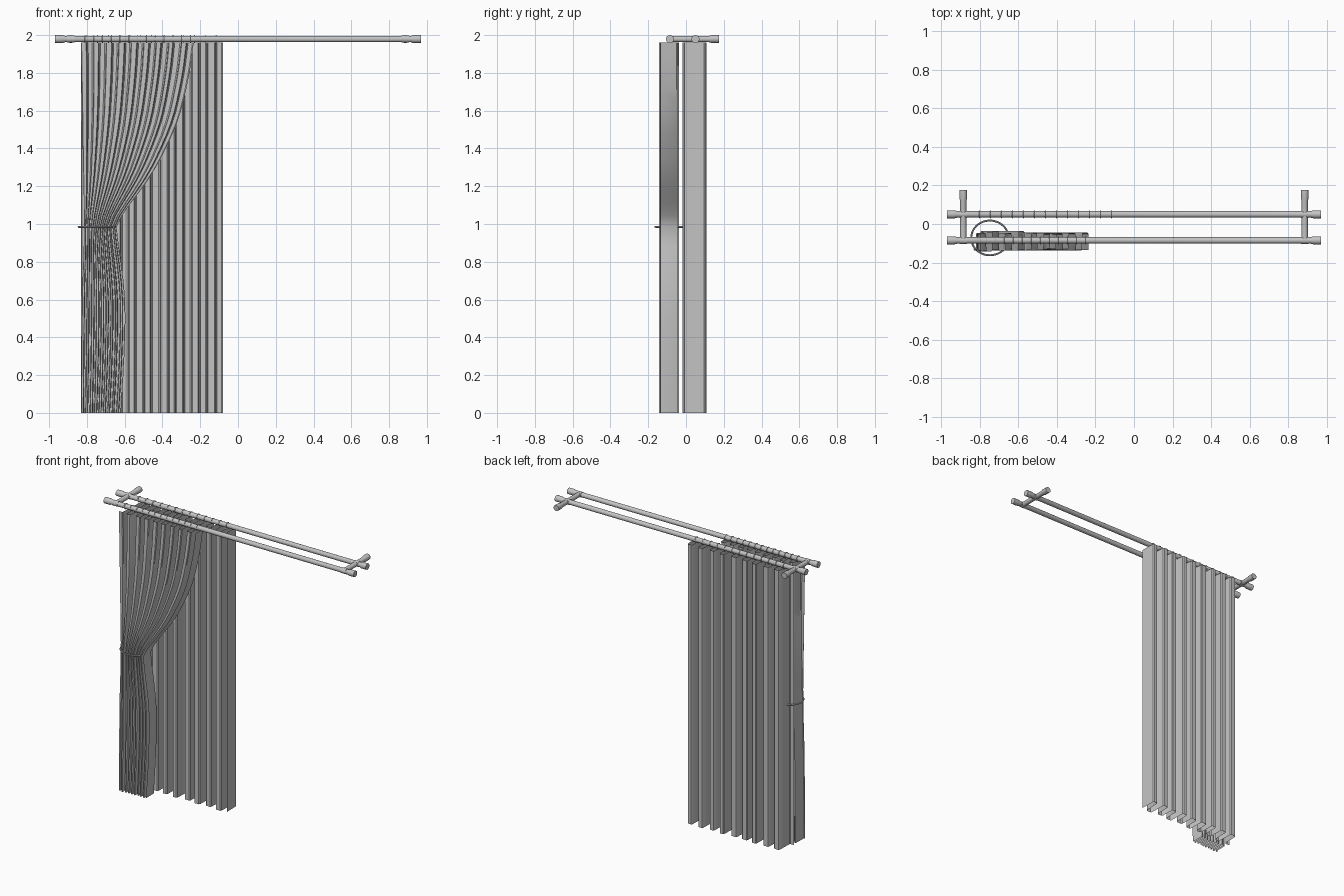
import bpy, bmesh, math, random
from mathutils import Vector

if "Cube" in bpy.data.objects:
    bpy.data.objects.remove(bpy.data.objects["Cube"])

random.seed(4)
grey = bpy.data.materials.new("plain_grey")
grey.diffuse_color = (0.55, 0.55, 0.55, 1)
grey.use_nodes = True
grey.node_tree.nodes["Principled BSDF"].inputs["Base Color"].default_value = grey.diffuse_color
ROD_Z, FRONT_Y, BACK_Y = 1.979, -0.085, 0.05


def finish(name, bm, smooth=True):
    me = bpy.data.meshes.new(name)
    bm.to_mesh(me)
    bm.free()
    me.materials.append(grey)
    ob = bpy.data.objects.new(name, me)
    bpy.context.collection.objects.link(ob)
    if smooth:
        bpy.context.view_layer.objects.active = ob
        ob.select_set(True)
        bpy.ops.object.shade_smooth_by_angle(angle=math.radians(35))
        ob.select_set(False)
    return ob


def turned(name, start, axis, profile, seg=20):
    """Round bar along an axis from (distance, radius) pairs."""
    bm = bmesh.new()
    axis = Vector(axis)
    side = Vector((0, 0, 1))
    other = axis.cross(side)
    rings = []
    for d, r in profile:
        c = Vector(start) + axis * d
        rings.append([bm.verts.new(c + r * (math.cos(t) * side + math.sin(t) * other))
                      for t in (2 * math.pi * i / seg for i in range(seg))])
    for a, b in zip(rings, rings[1:]):
        for i in range(seg):
            j = (i + 1) % seg
            bm.faces.new((a[i], a[j], b[j], b[i]))
    bm.faces.new(rings[0])
    bm.faces.new(rings[-1])
    bmesh.ops.recalc_face_normals(bm, faces=bm.faces)
    return finish(name, bm)


def hoop(name, centre, rx, ry, tube, across_x, seg=28, sides=8):
    """Closed ring, upright around a rod or lying flat."""
    bm = bmesh.new()
    rows = []
    for i in range(seg):
        a = 2 * math.pi * i / seg
        row = []
        for k in range(sides):
            b = 2 * math.pi * k / sides
            p = math.cos(a) * (rx + tube * math.cos(b))
            q = math.sin(a) * (ry + tube * math.cos(b))
            h = tube * math.sin(b)
            off = Vector((h, p, q)) if across_x else Vector((p, q, h))
            row.append(bm.verts.new(Vector(centre) + off))
        rows.append(row)
    for i in range(seg):
        for k in range(sides):
            n, m = (i + 1) % seg, (k + 1) % sides
            bm.faces.new((rows[i][k], rows[n][k], rows[n][m], rows[i][m]))
    bmesh.ops.recalc_face_normals(bm, faces=bm.faces)
    return finish(name, bm)


def pleats(count, y_front, y_back):
    """Irregular box pleats as (fraction across, y) points."""
    pts = []
    shape = [(0.00, 0.06), (0.06, 0.0), (0.40, 0.0), (0.47, 0.06),
             (0.50, 0.94), (0.56, 1.0), (0.90, 1.0), (0.97, 0.94)]
    for i in range(count):
        shift = random.uniform(-0.07, 0.07)
        lo, hi = random.uniform(0, 0.14), random.uniform(0.86, 1)
        for k, (u, v) in enumerate(shape):
            du = shift if 2 <= k <= 5 else 0
            y = y_front + (y_back - y_front) * (lo + (hi - lo) * v)
            pts.append(((i + u + du) / count, y))
    pts.append((1.0, y_front + 0.1 * (y_back - y_front)))
    return pts


def sheet(name, section, rows):
    """Cloth from a pleat section and (z, left, right) rows."""
    bm = bmesh.new()
    grid = [[bm.verts.new((l + (r - l) * u, y, z)) for u, y in section]
            for z, l, r in rows]
    for a, b in zip(grid, grid[1:]):
        for i in range(len(a) - 1):
            bm.faces.new((a[i], a[i + 1], b[i + 1], b[i]))
    return finish(name, bm)


def at(z, table):
    """Smooth interpolation through (z, x) points."""
    for i in range(len(table) - 1):
        (z0, x0), (z1, x1) = table[i], table[i + 1]
        if z <= z1:
            zp, xp = table[max(i - 1, 0)]
            zn, xn = table[min(i + 2, len(table) - 1)]
            m0 = (x1 - xp) / (z1 - zp) * (z1 - z0)
            m1 = (xn - x0) / (zn - z0) * (z1 - z0)
            t = (z - z0) / (z1 - z0)
            return ((2*t**3 - 3*t*t + 1) * x0 + (t**3 - 2*t*t + t) * m0
                    + (3*t*t - 2*t**3) * x1 + (t**3 - t*t) * m1)
    return table[-1][1]


# Two rods with flared end caps
rod = [(0, 0.021), (0.04, 0.021), (0.055, 0.0165), (1.885, 0.0165), (1.90, 0.021), (1.94, 0.021)]
for name, y in (("front_rod", FRONT_Y), ("back_rod", BACK_Y)):
    turned(name, (-0.97, y, ROD_Z), (1, 0, 0), rod)

# Wall brackets joining the rods
for name, x in (("left_bracket", -0.885), ("right_bracket", 0.885)):
    turned(name, (x, FRONT_Y, ROD_Z), (0, 1, 0),
           [(0, 0.0165), (0.205, 0.0165), (0.22, 0.0205), (0.26, 0.0205)])
    for y in (FRONT_Y, BACK_Y):
        turned(name + "_collar", (x - 0.02, y, ROD_Z), (1, 0, 0), [(0, 0.0185), (0.04, 0.0185)])

# Curtain rings
for i in range(13):
    hoop("front_ring", (-0.81 + i * 0.0465, FRONT_Y, ROD_Z), 0.0185, 0.0185, 0.0025, True, 20, 6)
    hoop("back_ring", (-0.80 + i * 0.057, BACK_Y, ROD_Z), 0.0185, 0.0185, 0.0025, True, 20, 6)

# Straight back curtain
sheet("back_curtain", pleats(9, -0.02, 0.11), [(0, -0.83, -0.08), (1.96, -0.83, -0.08)])

# Gathered front curtain, drawn in at the tie
left = [(0, -0.83), (0.6, -0.825), (0.985, -0.815), (1.4, -0.822), (1.96, -0.832)]
right = [(0, -0.62), (0.3, -0.602), (0.6, -0.598), (0.85, -0.625), (0.985, -0.643),
         (1.1, -0.575), (1.2, -0.50), (1.3, -0.435), (1.4, -0.383), (1.5, -0.337),
         (1.6, -0.302), (1.8, -0.257), (1.96, -0.235)]
heights = [0.985 * i / 10 for i in range(11)] + [0.985 + 0.975 * i / 16 for i in range(1, 17)]
sheet("front_curtain", pleats(9, -0.145, -0.035),
      [(z, at(z, left), at(z, right)) for z in heights])

# Tieback loop
hoop("tieback", (-0.747, -0.072, 0.985), 0.097, 0.09, 0.005, False, 40)
